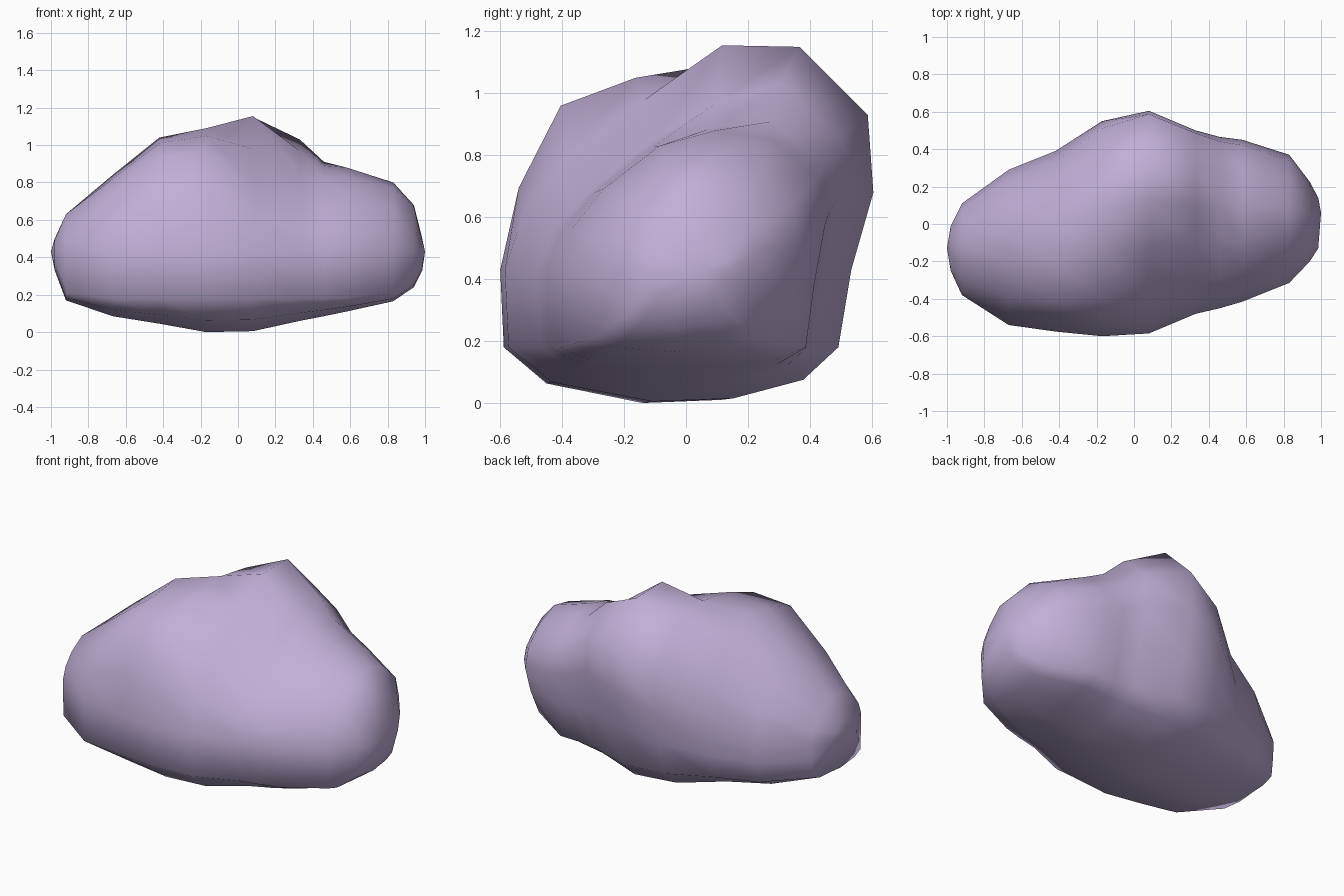
import bpy
import bmesh

# Cross-sections along x: x, front y, back y, bottom z, height of the widest back point,
# then four top heights from front to back
SECTIONS = [
    (-0.98, -0.25, -0.01, 0.33, 0.43, 0.47, 0.49, 0.50, 0.47),
    (-0.92, -0.38, 0.11, 0.17, 0.42, 0.57, 0.63, 0.63, 0.56),
    (-0.67, -0.54, 0.29, 0.085, 0.43, 0.73, 0.82, 0.84, 0.74),
    (-0.42, -0.575, 0.39, 0.045, 0.45, 0.94, 1.01, 1.04, 0.91),
    (-0.17, -0.60, 0.55, 0.00, 0.58, 0.96, 1.05, 1.09, 1.05),
    (0.08, -0.585, 0.605, 0.005, 0.68, 0.80, 0.98, 1.155, 1.15),
    (0.33, -0.48, 0.50, 0.06, 0.68, 0.68, 0.85, 0.97, 1.03),
    (0.46, -0.45, 0.465, 0.085, 0.62, 0.68, 0.83, 0.89, 0.91),
    (0.58, -0.415, 0.45, 0.11, 0.58, 0.69, 0.83, 0.88, 0.85),
    (0.83, -0.315, 0.37, 0.165, 0.52, 0.66, 0.77, 0.80, 0.74),
    (0.94, -0.20, 0.225, 0.24, 0.49, 0.58, 0.67, 0.68, 0.62),
    (0.985, -0.13, 0.14, 0.33, 0.43, 0.46, 0.49, 0.50, 0.48),
]


def ring_points(x, front, back, bottom, shoulder, *tops):
    """Closed outline: underside, back wall, crown, front wall."""
    w = back - front
    low = max(0.18, bottom + 0.04)
    mid = min(0.43, (low + tops[0]) / 2 + 0.04)
    k = min(1, max(0, (shoulder - 0.43) / 0.25))   # how far the back wall overhangs
    tuck = 0.13 if x > 0.7 else 0.0                # right lobe tapers in underneath
    outline = [
        (0.01, low),
        (0.13, bottom + 0.35 * (low - bottom)),
        (0.40, bottom),
        (0.62 - tuck / 2, bottom + 0.01),
        (0.81 - tuck, bottom + 0.4 * (low - bottom)),
        (0.96 - 0.055 * k - tuck, low),
        (0.985 - 0.045 * k - tuck / 3, (low + shoulder) / 2),
        (1.00, shoulder),
        (0.94 + 0.045 * k, shoulder + 0.53 * (tops[3] - shoulder)),
        (0.80, tops[3]),
        (0.59, tops[2]),
        (0.38, tops[1]),
        (0.17, tops[0]),
        (0.052, mid + 0.5 * (tops[0] - mid)),
        (0.00, mid),
    ]
    return [(x, front + t * w, z) for t, z in outline]


# Boulder body lofted through the sections
bm = bmesh.new()
rings = [[bm.verts.new(p) for p in ring_points(*s)] for s in SECTIONS]
n = len(rings[0])
for a, b in zip(rings, rings[1:]):
    for i in range(n):
        j = (i + 1) % n
        bm.faces.new((a[i], a[j], b[j], b[i]))

# Rounded end caps
for ring, tip in ((rings[0], (-1.0, -0.13, 0.43)), (rings[-1], (1.0, 0.06, 0.43))):
    v = bm.verts.new(tip)
    for i in range(n):
        bm.faces.new((ring[i], ring[(i + 1) % n], v))
bmesh.ops.recalc_face_normals(bm, faces=bm.faces)

mesh = bpy.data.meshes.new("boulder")
bm.to_mesh(mesh)
bm.free()
mesh.shade_smooth()

stone = bpy.data.materials.new("lilac stone")
stone.diffuse_color = (0.53, 0.43, 0.68, 1.0)
mesh.materials.append(stone)
boulder = bpy.data.objects.new("boulder", mesh)
bpy.context.collection.objects.link(boulder)
